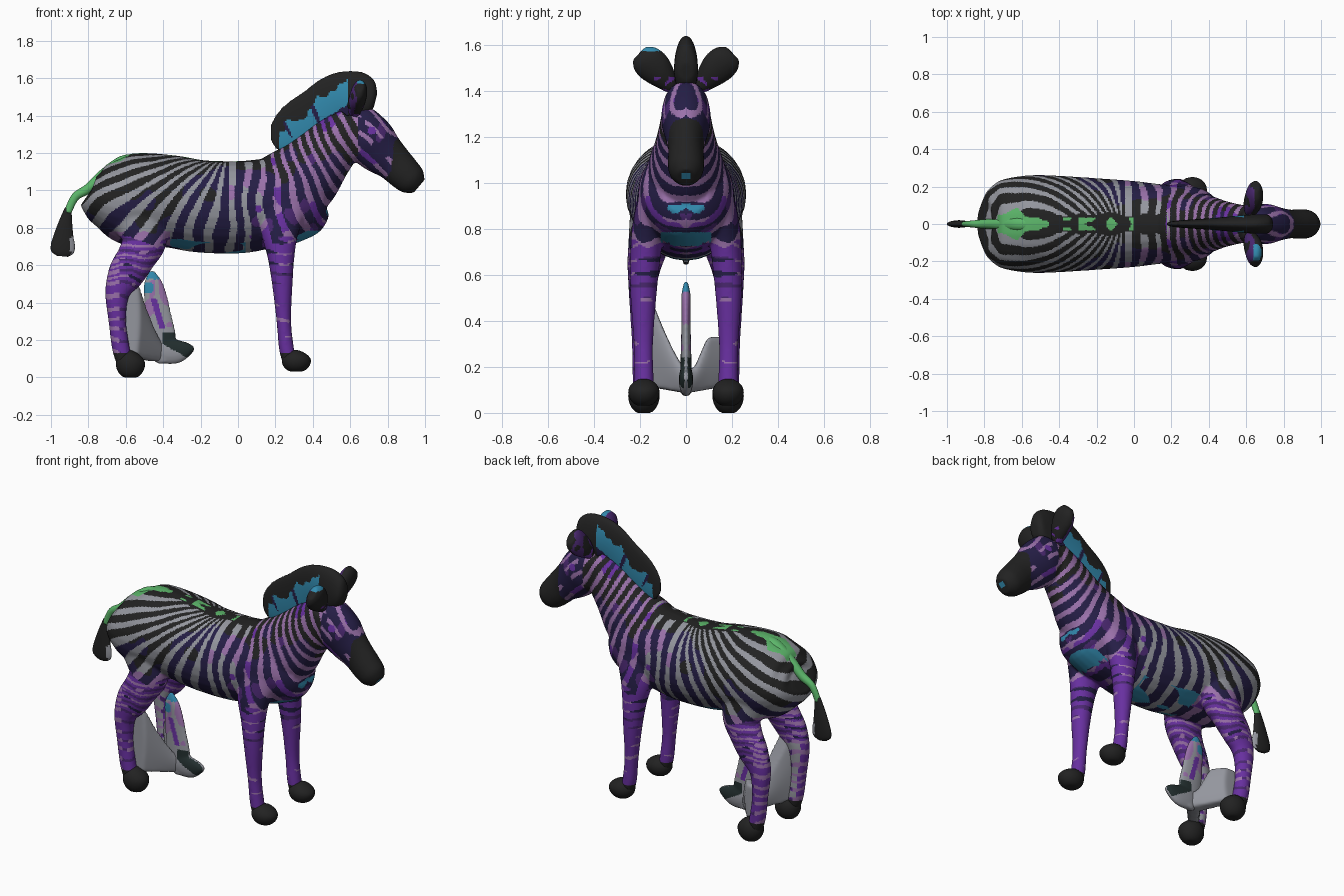
import bpy, bmesh, math
from mathutils import Vector, noise

if "Cube" in bpy.data.objects:
    bpy.data.objects.remove(bpy.data.objects["Cube"])

# Colours (sRGB values turned into linear)
PALETTE = [("black", 34, 34, 34), ("indigo", 37, 30, 70), ("grey", 148, 150, 158),
           ("lilac", 154, 113, 170), ("purple", 104, 48, 160), ("dark purple", 74, 40, 112),
           ("teal", 50, 138, 174), ("green", 92, 182, 106), ("slate", 34, 46, 46)]
BLACK, INDIGO, GREY, LILAC, PURPLE, PLUM, TEAL, GREEN, SLATE = range(9)
MATS = []
for name, *rgb in PALETTE:
    m = bpy.data.materials.new(name)
    m.diffuse_color = [((c / 255 + 0.055) / 1.055) ** 2.4 for c in rgb] + [1]
    m.use_nodes = True
    m.node_tree.nodes["Principled BSDF"].inputs["Base Color"].default_value = m.diffuse_color
    MATS.append(m)


def clamp(v):
    return max(0.0, min(1.0, v))


def nz(p, s, seed=0.0):
    return noise.noise(Vector((p.x * s + seed, abs(p.y) * s + 3.3, p.z * s + 7.7)))


def spline(rows, steps):
    """Catmull-Rom through rows of numbers."""
    out = []
    n = len(rows)
    for i in range(n - 1):
        a, b, c, d = (rows[max(0, min(n - 1, j))] for j in (i - 1, i, i + 1, i + 2))
        for k in range(steps):
            t = k / steps
            out.append([0.5 * (2 * q + (r - p) * t + (2 * p - 5 * q + 4 * r - s) * t * t
                               + (3 * q - p - 3 * r + s) * t ** 3) for p, q, r, s in zip(a, b, c, d)])
    return out + [list(rows[-1])]


def loft(bm, rows, sides=28, steps=5):
    """Closed tube; rows are x, y, z, radius in the side plane, radius across."""
    rows = spline(rows, steps)
    rings = []
    for i, (x, y, z, rp, rs) in enumerate(rows):
        a, b = rows[max(0, i - 1)], rows[min(len(rows) - 1, i + 1)]
        t = (Vector(b[:3]) - Vector(a[:3])).normalized()
        s = Vector((0, 1, 0))
        s = (s - t * s.dot(t)).normalized()
        p = s.cross(t)
        rp, rs = max(rp, 0.004), max(rs, 0.004)
        rings.append([bm.verts.new(Vector((x, y, z)) + p * rp * math.cos(k * math.tau / sides)
                                   + s * rs * math.sin(k * math.tau / sides)) for k in range(sides)])
    for r, q in zip(rings, rings[1:]):
        for k in range(sides):
            j = (k + 1) % sides
            bm.faces.new((r[k], r[j], q[j], q[k]))
    bm.faces.new(rings[0][::-1])
    bm.faces.new(rings[-1])


def finish(name, bm, paint, voxel=None, smooth=4):
    """Make the object, optionally fuse its pieces, then colour faces by rule."""
    bmesh.ops.recalc_face_normals(bm, faces=bm.faces)
    me = bpy.data.meshes.new(name)
    bm.to_mesh(me)
    bm.free()
    ob = bpy.data.objects.new(name, me)
    bpy.context.collection.objects.link(ob)
    if voxel:
        r = ob.modifiers.new("fuse", 'REMESH')
        r.mode, r.voxel_size = 'VOXEL', voxel
        s = ob.modifiers.new("soften", 'SMOOTH')
        s.factor, s.iterations = 0.5, smooth
        dg = bpy.context.evaluated_depsgraph_get()
        me = bpy.data.meshes.new_from_object(ob.evaluated_get(dg))
        ob.modifiers.clear()
        ob.data = me
    me.materials.clear()
    for m in MATS:
        me.materials.append(m)
    for f in me.polygons:
        f.use_smooth = True
        f.material_index = paint(f.center, f.normal)
    return ob


def paint_leg(p):
    wave = math.sin(p.z * math.tau / 0.062 + 4 * nz(p, 6) + p.x * 8)
    if p.z < 0.13:
        return BLACK
    if p.x > 0:
        if p.z > 0.5 and wave > 0.6 + 0.8 * nz(p, 9, 2):
            return INDIGO if nz(p, 6) > 0.1 else PLUM
        return LILAC if wave > 0.85 and nz(p, 9) > 0.1 else PURPLE
    if wave > 0.4:
        if p.x < -0.635 or nz(p, 9, 4) > 0.25:
            return LILAC
        return PLUM if wave > 0.7 else PURPLE
    if wave < -0.75 and p.z > 0.5:
        return INDIGO if nz(p, 7, 1) > 0 else LILAC
    return GREY if abs(p.y) < 0.15 and p.z < 0.5 else PURPLE


def paint_body(p, n):
    x, z, ay = p.x, p.z, abs(p.y)
    # legs
    if z < 0.72 + 0.08 * nz(p, 8) and (x > 0.13 or x < -0.36) and (ay > 0.07 or z < 0.66):
        return paint_leg(p)
    # muzzle, nose spot, eyes and face
    if (x - 0.84) - 0.26 * (z - 1.22) > 0.03 * nz(p, 15):
        return TEAL if x > 0.95 and ay < 0.016 and abs(z - 1.03) < 0.012 else BLACK
    if x > 0.64 and z > 1.0:
        if (Vector((x, ay, z)) - Vector((0.715, 0.10, 1.32))).length < 0.022:
            return PURPLE
        wave = math.sin((x * 0.69 + z * 0.72) * math.tau / 0.058 + ay * 20 + 3 * nz(p, 6))
        forehead = ay < 0.06 and n.x + n.z > 0.8
        if wave > (0.75 if forehead else 0.45) and nz(p, 8, 2) > -0.2:
            return LILAC if nz(p, 9) > -0.3 else PURPLE
        return INDIGO if nz(p, 7, 9) > -0.4 else PLUM
    # dorsal green and black line
    if z > 1.1 and x < -0.45:
        w = 0.035 + 0.045 * max(0, 1 - abs(x + 0.62) / 0.17) + 0.06 * nz(p, 14)
        if ay < w:
            return GREEN
    if z > 1.1 and x < 0.15 and ay < 0.05 + 0.03 * nz(p, 12):
        return GREEN if -0.38 < x < 0.0 and ay < 0.035 and nz(p, 15) > 0.1 else BLACK
    # belly and chest patches
    if z < 0.74 and -0.36 < x < 0.04 and n.z < -0.74 and nz(p, 7, 2) > -0.3:
        return TEAL
    if x > 0.25 and ay < 0.11 and n.x > 0.3 and (
            abs(z - 0.755) < 0.03 or abs(z - 0.89 + 0.02 * nz(p, 20)) < 0.012 and ay < 0.08):
        return TEAL
    # coat stripes: a fan over the haunch, upright on the barrel, tilted on the neck
    px, pz = -0.05, 1.23
    if x < px:
        th = math.atan2(px - x, max(0.01, pz - z + 0.35 * ay))
        phase = -(th / 0.25 + 1.7 * th * th)
    else:
        w = clamp((x - 0.1) / 0.4) * 0.7
        phase = (x - px + w * (z - 1.0)) / 0.078
    wave = math.sin(math.tau * phase + 2.4 * nz(p, 4.5))
    shoulder = (Vector((x - 0.25, z - 0.82))).length
    blend = x + 0.3 * nz(p, 7, 5)
    if wave > (0.25 if x > 0.1 else 0.18) + 0.35 * nz(p, 9, 6):
        if shoulder < 0.2 and nz(p, 8, 1) > 0 or x > 0.1 and nz(p, 8, 1) > 0.42:
            return PURPLE
        return LILAC if blend > 0.13 or z < 0.78 and x < -0.36 else GREY
    if shoulder < 0.18 and nz(p, 10, 8) > 0.15 or x > 0.1 and nz(p, 9, 8) > 0.42:
        return PLUM
    edge = 1.06 if x > -0.3 else 0.92
    return BLACK if z + 0.35 * nz(p, 6, 3) > edge + 0.25 * max(0, x) else INDIGO


# Body: torso, neck, head and legs fused into one skin
bm = bmesh.new()
torso = [(-.80, .98, .06, .08), (-.79, .975, .10, .16), (-.75, .965, .145, .21), (-.70, .96, .19, .238),
         (-.6, .95, .24, .257), (-.5, .95, .25, .262), (-.35, .94, .247, .255), (-.2, .915, .247, .245),
         (0, .91, .247, .23), (.15, .93, .24, .212), (.28, .95, .235, .205), (.38, .96, .20, .18),
         (.45, .98, .12, .11)]
neck = [(.25, 1.0, .21, .18), (.35, 1.07, .20, .165), (.45, 1.18, .165, .13), (.54, 1.28, .14, .108),
        (.62, 1.36, .10, .095)]
head = [(.57, 1.37, .07, .07), (.62, 1.33, .14, .098), (.70, 1.27, .14, .108), (.76, 1.21, .125, .092),
        (.83, 1.15, .102, .077), (.89, 1.09, .092, .079), (.935, 1.05, .08, .073), (.968, 1.022, .047, .042)]
for rows in (torso, neck, head):
    loft(bm, [(x, 0, z, rp, rs) for x, z, rp, rs in rows])
fore = [(.26, .14, .97, .13, .06), (.225, .165, .80, .105, .07), (.23, .178, .65, .073, .064),
        (.237, .185, .5, .055, .056), (.245, .185, .3, .039, .042), (.26, .183, .15, .04, .042),
        (.28, .183, .07, .035, .04)]
hind = [(-.55, .14, .92, .17, .10), (-.50, .16, .75, .125, .09), (-.54, .18, .65, .105, .075),
        (-.60, .19, .55, .098, .06), (-.645, .19, .45, .066, .054), (-.645, .19, .3, .047, .045),
        (-.625, .187, .15, .047, .045), (-.60, .187, .06, .04, .04)]
for side in (1, -1):
    for rows in (fore, hind):
        loft(bm, [(x, side * y, z, rp, rs) for x, y, z, rp, rs in rows])
finish("body", bm, paint_body, voxel=0.0075, smooth=10)

# Hooves
for label, hx, hz, rz in (("front", .312, .09, .058), ("rear", -.575, .073, .073)):
    for side in (1, -1):
        bm = bmesh.new()
        bmesh.ops.create_uvsphere(bm, u_segments=28, v_segments=16, radius=1)
        for v in bm.verts:
            x, y, z = v.co
            # sole is flattened, toe slopes forward
            z = max(z, -0.9) / (0.9 if z < 0 else 1) - 0.25 * max(0, x) * max(0, z)
            v.co = (hx + .078 * x, side * .183 + .068 * y, hz + rz * z)
        finish(f"{label}_hoof_{'left' if side > 0 else 'right'}", bm, lambda p, n: BLACK)


# Mane: thin crest, black along the top with a ragged teal band near the neck
def paint_mane(p, n):
    u = p.x - 0.22
    top, low = 1.33 + 0.74 * u + 0.07 * nz(p, 18), 1.19 + 0.74 * u + 0.05 * nz(p, 16, 2)
    if u < 0 or p.x > 0.585 or p.z > top:
        return BLACK
    streak = noise.noise(Vector(((p.x + 0.4 * p.z) * 22, p.z * 6, 1)))
    return TEAL if p.z > low and streak > -0.42 else INDIGO


bm = bmesh.new()
loft(bm, [(x, 0, z, rp, rs) for x, z, rp, rs in (
    (.185, 1.25, .03, .008), (.225, 1.275, .085, .016), (.31, 1.345, .125, .024), (.43, 1.42, .135, .032),
    (.53, 1.485, .14, .042), (.615, 1.50, .14, .05), (.675, 1.495, .125, .052), (.715, 1.485, .085, .05),
    (.735, 1.48, .04, .03))])
finish("mane", bm, paint_mane, voxel=0.008, smooth=6)


# Ears
def paint_ear(p, n):
    if p.z > 1.57 and p.y < 0 and p.x > 0.64:
        return TEAL
    if n.x < -0.2 and nz(p, 18) > 0:
        return PLUM
    return PURPLE if p.z < 1.46 and nz(p, 20) > 0 else BLACK


for side in (1, -1):
    bm = bmesh.new()
    loft(bm, [(x, side * y, z, rp, rs) for x, y, z, rp, rs in (
        (.62, .06, 1.41, .03, .03), (.63, .10, 1.46, .045, .058), (.642, .14, 1.503, .046, .074),
        (.65, .178, 1.538, .04, .068), (.652, .203, 1.562, .022, .042))])
    finish("ear_left" if side > 0 else "ear_right", bm, paint_ear, voxel=0.008)

# Tail and tuft
bm = bmesh.new()
loft(bm, [(x, 0, z, rp, rs) for x, z, rp, rs in (
    (-.52, 1.175, .02, .03), (-.62, 1.16, .025, .035), (-.72, 1.085, .028, .03), (-.80, 1.01, .026, .025),
    (-.87, .965, .022, .018), (-.912, .88, .02, .014))], sides=16)
finish("tail", bm, lambda p, n: GREEN)
bm = bmesh.new()
loft(bm, [(x, 0, z, rp, rs) for x, z, rp, rs in (
    (-.908, .905, .018, .012), (-.922, .83, .036, .018), (-.932, .76, .052, .02), (-.936, .71, .064, .02),
    (-.938, .67, .06, .017), (-.94, .648, .03, .01))], sides=20)
finish("tail_tuft", bm, lambda p, n: GREY if p.x > -.895 and p.z < .75 else BLACK)


# Middle shank between the hind legs, with its raised foot
def paint_shank(p, n):
    if p.z > 0.525 or (0.45 < p.z < 0.51 and p.x < -0.455):
        return TEAL
    if p.x > -.40 and p.z < .24 and p.z > .10 - 0.55 * (p.x + .26) and abs(p.y) > .006:
        return SLATE
    if abs(p.x + .445 - (0.4 - p.z) * 0.3) < 0.016 and .26 < p.z < .42 and nz(p, 12) > -0.3:
        return PURPLE
    return LILAC if p.z > 0.27 and nz(p, 9) > 0.12 else GREY


bm = bmesh.new()
loft(bm, [(x, 0, z, rp, rs) for x, z, rp, rs in (
    (-.46, .57, .012, .008), (-.455, .51, .048, .02), (-.44, .42, .064, .02), (-.428, .33, .072, .021),
    (-.41, .22, .078, .024), (-.40, .12, .065, .026), (-.39, .08, .03, .02))])
loft(bm, [(x, 0, z, rp, rs) for x, z, rp, rs in (
    (-.46, .14, .04, .02), (-.40, .145, .07, .03), (-.33, .14, .066, .03), (-.27, .15, .04, .024),
    (-.235, .155, .012, .012))])
finish("middle_shank", bm, paint_shank, voxel=0.007, smooth=6)

# Web joining the shank to both hind legs, higher on the near side
bm = bmesh.new()
N, M = 24, 10
shell = []
for d in (1, -1):
    sheet = []
    for i in range(N + 1):
        y = -0.17 + 0.34 * i / N
        u = abs(y) / 0.17
        top = 0.19 + (0.36 * u ** 1.3 if y < 0 else 0.14 * clamp((u - 0.2) / 0.35))
        bot = 0.085 + 0.03 * u
        sheet.append([bm.verts.new((-.44 - .14 * u + d * (.025 + .03 * math.sin(math.pi * (.15 + .7 * j / M))),
                                    y, bot + (top - bot) * j / M)) for j in range(M + 1)])
    shell.append(sheet)
for s in shell:
    for i in range(N):
        for j in range(M):
            bm.faces.new((s[i][j], s[i + 1][j], s[i + 1][j + 1], s[i][j + 1]))
rim = [(i, 0) for i in range(N)] + [(N, j) for j in range(M)] \
    + [(i, M) for i in range(N, 0, -1)] + [(0, j) for j in range(M, 0, -1)]
for (a, b), (c, d) in zip(rim, rim[1:] + rim[:1]):
    bm.faces.new((shell[0][a][b], shell[0][c][d], shell[1][c][d], shell[1][a][b]))
finish("leg_web", bm, lambda p, n: GREY, voxel=0.009, smooth=12)
